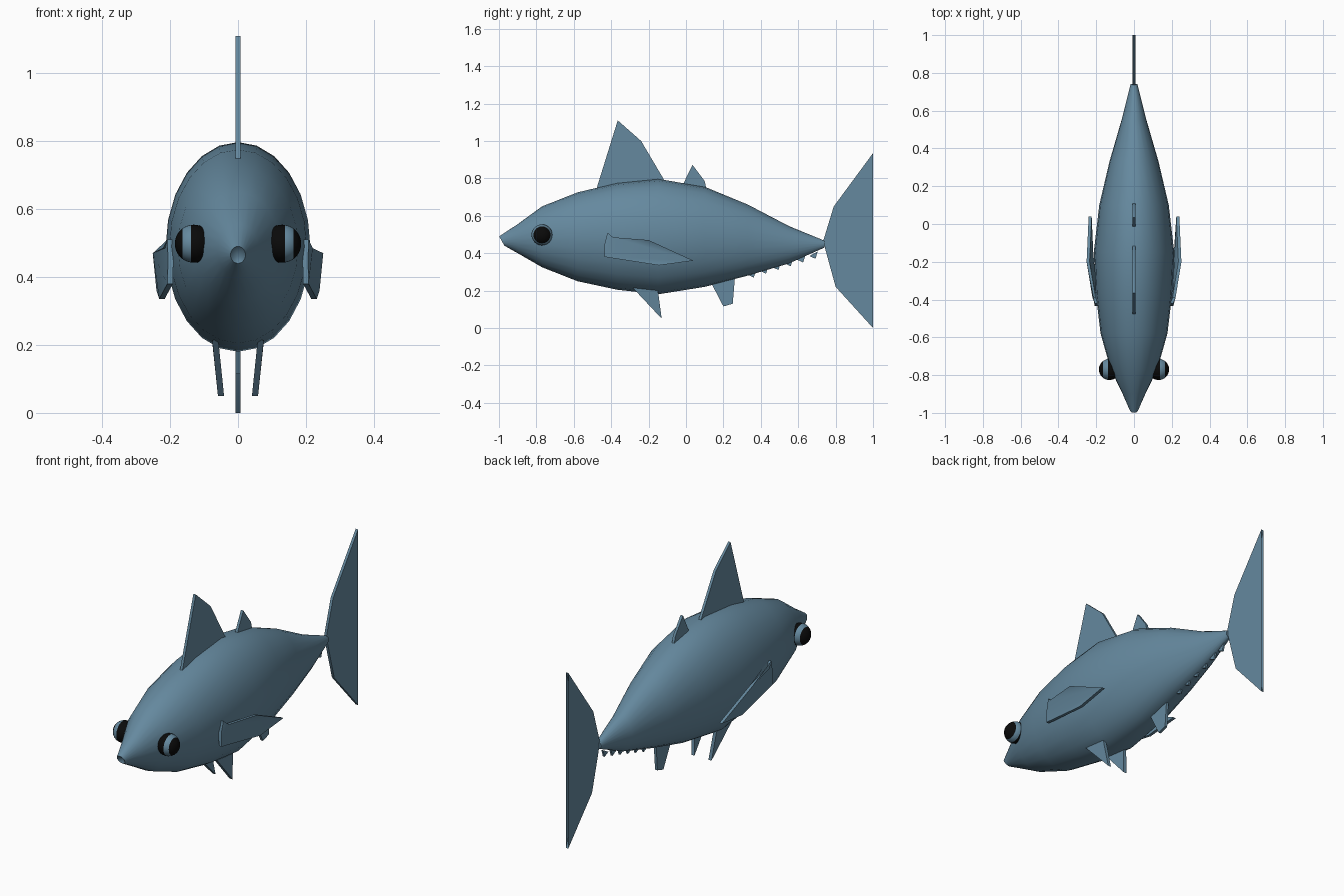
import bpy, bmesh
from math import sin, cos, pi, radians
from mathutils import Vector

cube = bpy.data.objects.get("Cube")
if cube:
    bpy.data.objects.remove(cube)


def material(name, rgb):
    mat = bpy.data.materials.new(name)
    mat.use_nodes = True
    mat.diffuse_color = (*rgb, 1)
    mat.node_tree.nodes["Principled BSDF"].inputs["Base Color"].default_value = (*rgb, 1)
    return mat


BLUE = material("steel blue", (0.13, 0.25, 0.345))
BLACK = material("pupil black", (0.003, 0.003, 0.003))


def finish(bm, name, mats=(BLUE,), angle=40):
    bmesh.ops.recalc_face_normals(bm, faces=bm.faces)
    mesh = bpy.data.meshes.new(name)
    bm.to_mesh(mesh)
    bm.free()
    for mat in mats:
        mesh.materials.append(mat)
    mesh.shade_smooth()
    mesh.set_sharp_from_angle(angle=radians(angle))
    obj = bpy.data.objects.new(name, mesh)
    bpy.context.collection.objects.link(obj)
    return obj


def fin(name, outline, thick=0.014):
    """Thin slab from an outline of (x, y, z) points, thickened along x."""
    bm = bmesh.new()
    sides = []
    for dx in (-thick / 2, thick / 2):
        sides.append([bm.verts.new((x + dx, y, z)) for x, y, z in outline])
    n = len(outline)
    for ring in sides:
        bm.faces.new(ring)
    for i in range(n):
        j = (i + 1) % n
        bm.faces.new((sides[0][i], sides[0][j], sides[1][j], sides[1][i]))
    bmesh.ops.triangulate(bm, faces=[f for f in bm.faces if len(f.verts) > 4])
    return finish(bm, name, angle=30)


def flat_fin(name, outline, thick=0.014):
    return fin(name, [(0, y, z) for y, z in outline], thick)


# Body: elliptical sections given as y, top, bottom, half width
sections = [
    (-0.985, 0.49, 0.44, 0.022), (-0.9, 0.555, 0.40, 0.06),
    (-0.77, 0.65, 0.325, 0.123), (-0.58, 0.725, 0.25, 0.177),
    (-0.37, 0.775, 0.205, 0.202), (-0.15, 0.797, 0.18, 0.213),
    (0.1, 0.755, 0.22, 0.184), (0.33, 0.66, 0.28, 0.13),
    (0.55, 0.545, 0.345, 0.066), (0.74, 0.467, 0.43, 0.018),
]
SEG = 24
bm = bmesh.new()
rings = []
for k, (y, top, bottom, w) in enumerate(sections):
    ring = []
    for i in range(SEG):
        a = 2 * pi * i / SEG
        # the upper lip reaches a little past the lower one
        lip = -0.014 * sin(a) if k == 0 else 0
        ring.append(bm.verts.new((w * cos(a), y + lip,
                                  (top + bottom) / 2 + (top - bottom) / 2 * sin(a))))
    rings.append(ring)
for a, b in zip(rings, rings[1:]):
    for i in range(SEG):
        j = (i + 1) % SEG
        bm.faces.new((a[i], a[j], b[j], b[i]))
mouth = bm.verts.new((0, -0.965, 0.462))
for i in range(SEG):
    bm.faces.new((rings[0][i], rings[0][(i + 1) % SEG], mouth))
bm.faces.new(rings[-1])
finish(bm, "body")

# Fins on the centre line
flat_fin("front_dorsal_fin", [(-0.48, 0.74), (-0.365, 1.11), (-0.24, 1.0), (-0.11, 0.78)])
flat_fin("rear_dorsal_fin", [(-0.02, 0.76), (0.035, 0.872), (0.1, 0.785), (0.11, 0.74)])
flat_fin("anal_fin", [(0.13, 0.25), (0.2, 0.115), (0.25, 0.13), (0.262, 0.275)])
flat_fin("tail_fin", [(0.735, 0.47), (0.79, 0.65), (1.0, 0.935), (0.81, 0.445),
                      (1.0, 0.0), (0.8, 0.22), (0.745, 0.42)])

# Row of small finlets under the tail
for i in range(6):
    y = 0.33 + 0.066 * i
    z = 0.285 + 0.02 * i
    flat_fin(f"finlet_{i + 1}", [(y, z), (y + 0.032, z - 0.015), (y + 0.045, z + 0.025)], 0.01)

# Paired parts
pectoral = [(0.2, -0.42, 0.51), (0.212, -0.39, 0.485), (0.243, -0.2, 0.47),
            (0.232, 0.04, 0.36), (0.224, -0.145, 0.335), (0.2, -0.435, 0.38),
            (0.198, -0.435, 0.45)]
pelvic = [(0.067, -0.285, 0.215), (0.05, -0.13, 0.05), (0.066, -0.15, 0.2)]
for side, s in (("left", 1), ("right", -1)):
    fin(f"{side}_pectoral_fin", [(s * x, y, z) for x, y, z in pectoral], 0.016)
    fin(f"{side}_pelvic_fin", [(s * x, y, z) for x, y, z in pelvic], 0.018)

    # Eye: black pupil outside and a black band next to the head
    bm = bmesh.new()
    bmesh.ops.create_uvsphere(bm, u_segments=32, v_segments=20, radius=0.056)
    for v in bm.verts:
        v.co = Vector((s * v.co.z, v.co.x, v.co.y))
    for f in bm.faces:
        out = s * f.calc_center_median().x / 0.056
        f.material_index = 1 if out > 0.64 or out < 0.1 else 0
    bmesh.ops.translate(bm, verts=bm.verts, vec=(s * 0.13, -0.77, 0.498))
    finish(bm, f"{side}_eye", (BLUE, BLACK))
